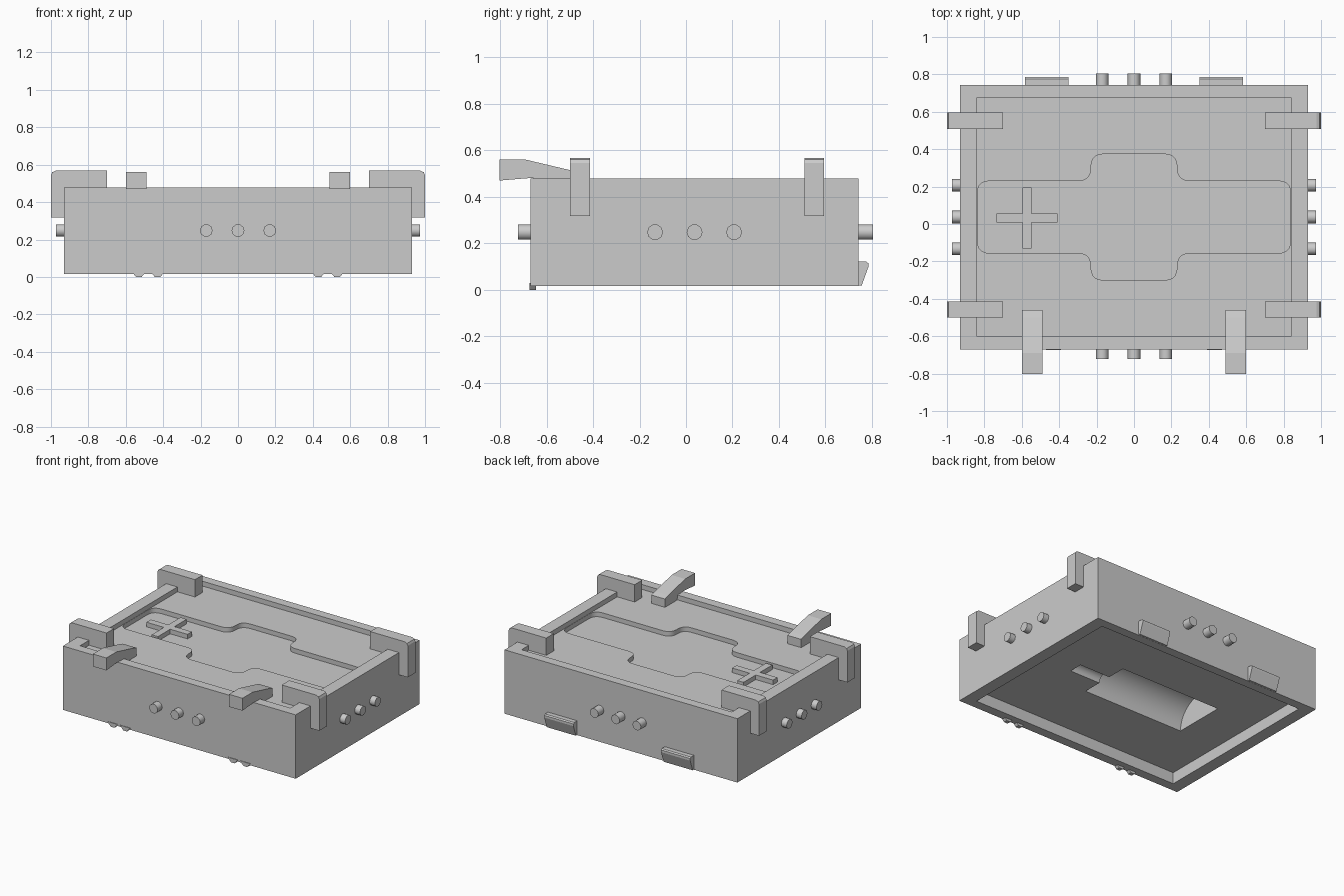
import bpy
import bmesh
import math
from mathutils import Vector

if "Cube" in bpy.data.objects:
    bpy.data.objects.remove(bpy.data.objects["Cube"], do_unlink=True)

grey = bpy.data.materials.new("light_grey")
grey.use_nodes = True
grey.diffuse_color = (0.6, 0.6, 0.6, 1)
grey.node_tree.nodes["Principled BSDF"].inputs["Base Color"].default_value = (0.6, 0.6, 0.6, 1)

MID_Y = 0.037  # centre line of the case
FLOOR, POCKET, CEILING, BASE = 0.443, 0.41, 0.1, 0.017


def prism(name, outline, axis, start, end):
    """Extrude a 2D outline along the given axis."""
    place = {
        "X": lambda u, v, w: (w, u, v),
        "Y": lambda u, v, w: (u, w, v),
        "Z": lambda u, v, w: (u, v, w),
    }[axis]
    bm = bmesh.new()
    rings = [[bm.verts.new(place(u, v, w)) for u, v in outline] for w in (start, end)]
    n = len(outline)
    for ring in rings:
        bm.faces.new(ring)
    for i in range(n):
        j = (i + 1) % n
        bm.faces.new((rings[0][i], rings[0][j], rings[1][j], rings[1][i]))
    bmesh.ops.recalc_face_normals(bm, faces=bm.faces)
    mesh = bpy.data.meshes.new(name)
    bm.to_mesh(mesh)
    bm.free()
    mesh.materials.append(grey)
    obj = bpy.data.objects.new(name, mesh)
    bpy.context.collection.objects.link(obj)
    return obj


def rect(u0, u1, v0, v1):
    return [(u0, v0), (u1, v0), (u1, v1), (u0, v1)]


def circle(u, v, radius, sides):
    return [(u + radius * math.cos(math.tau * i / sides),
             v + radius * math.sin(math.tau * i / sides)) for i in range(sides)]


def rounded(corners, radius, steps=5):
    """Round every corner of an outline, inward or outward."""
    result = []
    for i, c in enumerate(corners):
        c = Vector(c)
        before = c + (Vector(corners[i - 1]) - c).normalized() * radius
        after = c + (Vector(corners[(i + 1) % len(corners)]) - c).normalized() * radius
        for k in range(steps + 1):
            t = k / steps
            result.append(tuple(before * (1 - t) ** 2 + c * 2 * t * (1 - t) + after * t * t))
    return result


def smooth(obj):
    bpy.ops.object.select_all(action="DESELECT")
    obj.select_set(True)
    bpy.context.view_layer.objects.active = obj
    bpy.ops.object.shade_smooth_by_angle(angle=math.radians(40))


def cut(target, cutter):
    mod = target.modifiers.new("cut", "BOOLEAN")
    mod.operation = "DIFFERENCE"
    mod.solver = "EXACT"
    mod.object = cutter
    bpy.context.view_layer.objects.active = target
    bpy.ops.object.modifier_apply(modifier=mod.name)
    bpy.data.objects.remove(cutter, do_unlink=True)


# Case with a shallow tray on top and an open underside
case = prism("case", rect(-0.93, 0.93, -0.67, 0.742), "Z", BASE, 0.478)
inner = rect(-0.84, 0.84, -0.602, 0.676)
cut(case, prism("tray_cutter", inner, "Z", FLOOR, 0.6))
cut(case, prism("underside_cutter", inner, "Z", -0.1, CEILING))

# Stepped pocket in the tray, wider in the middle
half = [(-0.838, 0.193), (-0.23, 0.193), (-0.23, 0.337),
        (0.23, 0.337), (0.23, 0.193), (0.838, 0.193)]
outline = half + [(x, -y) for x, y in reversed(half)]
outline = [(x, y + MID_Y) for x, y in outline]
cut(case, prism("pocket_cutter", rounded(outline, 0.068), "Z", POCKET, 0.6))

# Cell-shaped hollow under the case
cut(case, prism("hollow_cutter", circle(MID_Y, CEILING, 0.19, 32), "X", -0.525, 0.285))
cut(case, prism("hollow_tip_cutter", circle(MID_Y, CEILING, 0.05, 16), "X", 0.27, 0.53))
smooth(case)

# Raised plus sign
w, r = 0.025, 0.164
quarter = [(w, r), (w, w), (r, w)]
plus = (quarter + [(x, -y) for x, y in reversed(quarter)]
        + [(-x, -y) for x, y in quarter] + [(-x, y) for x, y in reversed(quarter)])
plus = [(x - 0.572, y + MID_Y - 0.005) for x, y in plus]
prism("plus_sign", plus, "Z", POCKET - 0.005, FLOOR)

# Three pins on each wall
for i in (-1, 0, 1):
    for name, axis, u, spans in (
            ("end_pin", "Y", 0.17 * i, ((-0.722, -0.65), (0.72, 0.805))),
            ("side_pin", "X", MID_Y + 0.17 * i, ((-0.972, -0.9), (0.9, 0.972)))):
        for start, end in spans:
            smooth(prism(name, circle(u, 0.248, 0.034, 10), axis, start, end))

clip = [(0.70, FLOOR - 0.003), (0.70, 0.568), (0.975, 0.568), (0.993, 0.56), (1.0, 0.545),
        (1.0, 0.317), (0.925, 0.317), (0.925, FLOOR - 0.003)]
hook = [(-0.803, 0.47), (-0.803, 0.56), (-0.69, 0.56), (-0.5, 0.515), (-0.46, 0.503),
        (-0.46, FLOOR - 0.003), (-0.59, FLOOR - 0.003), (-0.62, 0.477), (-0.67, 0.481)]
tab = [(0.735, 0.018), (0.756, 0.018), (0.785, 0.098), (0.785, 0.114), (0.776, 0.121),
       (0.735, 0.121)]

for side in (-1, 1):
    # Clips over the side rims
    for y in (-0.457, 0.552):
        prism("side_clip", [(side * x, z) for x, z in clip], "Y", y - 0.043, y + 0.043)
    # Front hooks, back latch tabs and small feet
    prism("front_hook", hook, "X", side * 0.49, side * 0.598)
    prism("back_tab", tab, "X", side * 0.35, side * 0.583)
    for x in (0.43, 0.53):
        prism("foot", [(side * x - 0.04, 0.03), (side * x - 0.015, 0),
                       (side * x + 0.015, 0), (side * x + 0.04, 0.03)], "Y", -0.674, -0.645)
